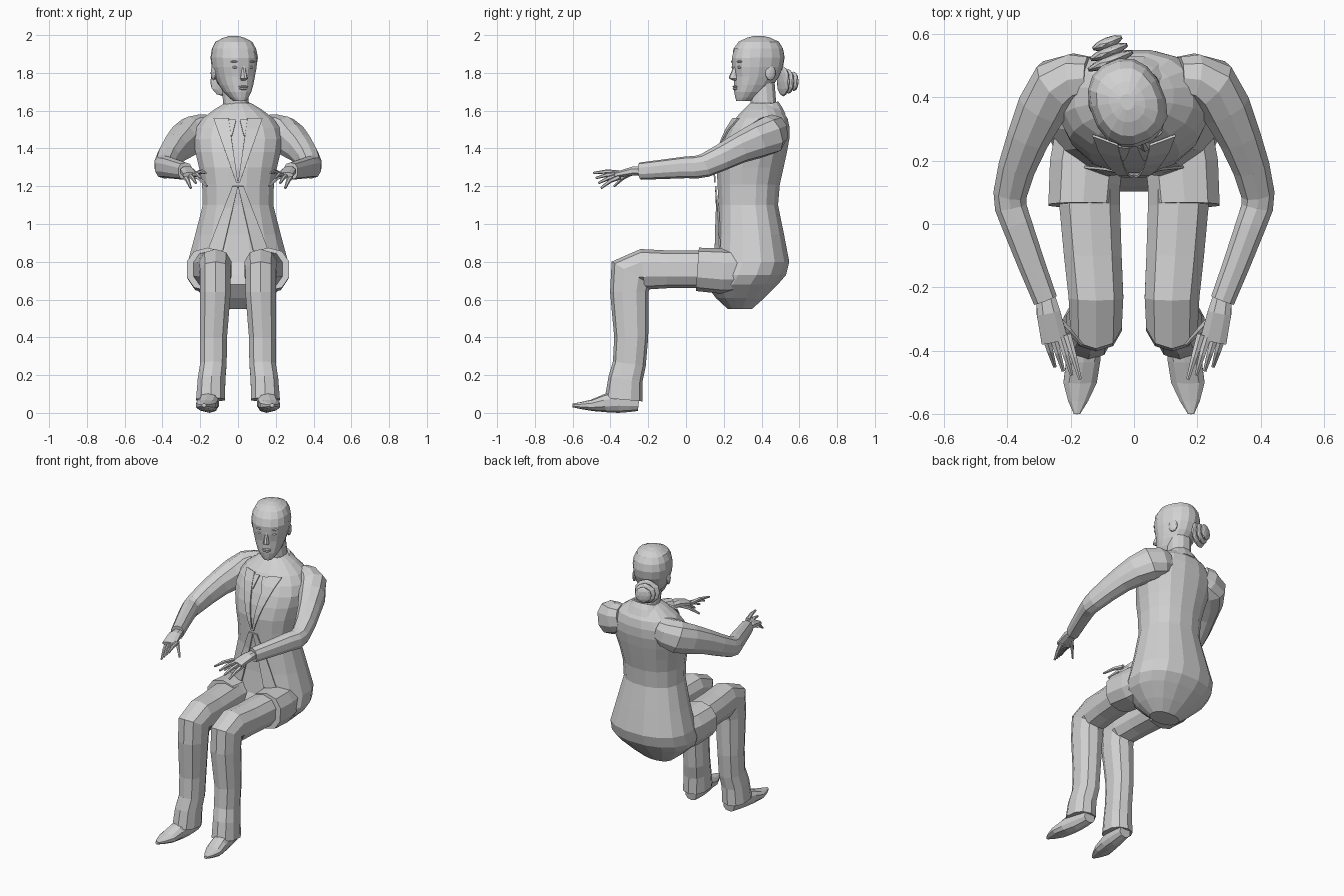
import bpy, bmesh, math
from mathutils import Vector, Matrix
from mathutils.bvhtree import BVHTree

old = bpy.data.objects.get("Cube")
if old:
    bpy.data.objects.remove(old, do_unlink=True)

grey = (.64, .64, .64, 1)
material = bpy.data.materials.new("plain grey")
material.use_nodes = True
material.diffuse_color = grey
material.node_tree.nodes["Principled BSDF"].inputs["Base Color"].default_value = grey

SIDEWAYS, UP = Vector((1, 0, 0)), Vector((0, 0, 1))
HEAD = Matrix.Translation((-.02, .38, 0)) @ Matrix.Rotation(math.radians(22), 4, 'Z')


def finish(name, bm, matrix=Matrix()):
    bmesh.ops.recalc_face_normals(bm, faces=bm.faces)
    bm.transform(matrix)
    mesh = bpy.data.meshes.new(name)
    bm.to_mesh(mesh)
    bm.free()
    mesh.materials.append(material)
    ob = bpy.data.objects.new(name, mesh)
    bpy.context.collection.objects.link(ob)
    return ob


def smooth(rows):
    """Add a spline midpoint between each pair of sections."""
    rows = [Vector(row) for row in rows]
    out = []
    for i, (a, b) in enumerate(zip(rows, rows[1:])):
        before = rows[max(i - 1, 0)]
        after = rows[min(i + 2, len(rows) - 1)]
        out += [a, (9 * (a + b) - before - after) / 16]
    return out + [rows[-1]]


def skin(rings):
    """Bridge equal rings of points and cap both ends."""
    bm = bmesh.new()
    loops = [[bm.verts.new(point) for point in ring] for ring in rings]
    count = len(loops[0])
    for lower, upper in zip(loops, loops[1:]):
        for i in range(count):
            j = (i + 1) % count
            bm.faces.new((lower[i], lower[j], upper[j], upper[i]))
    bm.faces.new(loops[0])
    bm.faces.new(loops[-1])
    return bm


def oval(count, power):
    """Points of a slightly squared unit circle."""
    points = []
    for i in range(count):
        angle = math.tau * (i + .5) / count
        c, s = math.cos(angle), math.sin(angle)
        points.append((math.copysign(abs(c) ** power, c), math.copysign(abs(s) ** power, s)))
    return points


def stack(rows, count=16, tilt=0):
    """Level sections: height, front, back, half width; tilt lifts the back."""
    return skin([[(width * c, (front + back) / 2 + (back - front) / 2 * s, z + tilt * (s + 1) / 2)
                  for c, s in oval(count, .88)] for z, front, back, width in rows])


def tube(rows, mirror=1, count=10, side=None, tall=1):
    """Sections along a path: x, y, z, half width and, if given, half height."""
    centres = [Vector(row[:3]) for row in rows]
    rings = []
    for i, row in enumerate(rows):
        width, height = row[3], row[4] if len(row) > 4 else row[3] * tall
        along = (centres[min(i + 1, len(rows) - 1)] - centres[max(i - 1, 0)]).normalized()
        across = side or along.cross(UP).normalized()
        normal = along.cross(across).normalized()
        ring = [centres[i] + across * width * c + normal * height * s for c, s in oval(count, .85)]
        rings.append([(p.x * mirror, p.y, p.z) for p in ring])
    return skin(rings)


def blob(name, centre, size, matrix=Matrix(), detail=2):
    bm = bmesh.new()
    bmesh.ops.create_icosphere(bm, subdivisions=detail, radius=1)
    bm.transform(Matrix.Translation(centre) @ Matrix.Diagonal((*size, 1)))
    return finish(name, bm, matrix)


# Jacket body, from neck to seat
torso = finish("jacket_body", stack(smooth([
    (1.64, .34, .47, .07), (1.56, .26, .54, .19), (1.45, .2, .55, .24), (1.3, .16, .52, .21),
    (1.1, .17, .49, .19), (.8, .15, .55, .27), (.68, .1, .49, .25), (.55, .22, .35, .1)])))
surface = BVHTree.FromPolygons([v.co for v in torso.data.vertices],
                               [p.vertices[:] for p in torso.data.polygons])


def plate(name, top, bottom, side, gap=.01, steps=6):
    """Thin strip laid on the jacket front, between two (inner x, outer x, z) edges."""
    bm = bmesh.new()
    pairs = []
    for i in range(steps + 1):
        inner, outer, z = Vector(top).lerp(Vector(bottom), i / steps)
        pair = []
        for x in (inner * side, outer * side):
            hit = surface.ray_cast(Vector((x, -1, z)), Vector((0, 1, 0)))[0]
            pair.append(bm.verts.new((x, hit.y - gap, z)))
        pairs.append(pair)
    for (a, b), (c, d) in zip(pairs, pairs[1:]):
        bm.faces.new((a, b, d, c))
    solid = finish(name, bm).modifiers.new("thickness", 'SOLIDIFY')
    solid.thickness = .008
    solid.offset = 0


# Collar, bow and neck
finish("jacket_collar", stack([(1.53, .27, .53, .14), (1.57, .29, .51, .11),
                               (1.6, .32, .49, .08)], tilt=.05))
finish("neck", tube([(0, .42, 1.54, .08), (-.01, .41, 1.63, .07), (-.02, .4, 1.76, .07)],
                    count=12, side=SIDEWAYS))
blob("neck_bow_knot", (0, .26, 1.53), (.01, .01, .01), detail=1)

for side, word in ((1, "left"), (-1, "right")):
    # Jacket front details
    plate(word + "_lapel", (.05, .13, 1.56), (0, .01, 1.22), side, gap=.014)
    plate(word + "_front_edge", (0, .03, 1.2), (.08, .16, .86), side)
    plate(word + "_shirt_collar", (.01, .05, 1.55), (.03, .04, 1.47), side, steps=2)
    blob(word + "_bow_loop", (.03 * side, .26, 1.53), (.03, .01, .015), detail=1)

    # Jacket skirt wrapped over the thigh
    finish(word + "_jacket_flap", tube([(.13, .36, .75, .11), (.15, .2, .75, .12),
                                        (.16, .06, .76, .115)], side, side=SIDEWAYS))

    # Trouser leg, bent at the knee
    finish(word + "_trouser_leg", tube([
        (.13, .3, .76, .09), (.14, .06, .76, .1, .1), (.13, -.1, .76, .095, .1),
        (.12, -.23, .76, .09), (.12, -.29, .74, .085, .12), (.12, -.3, .64, .085),
        (.13, -.29, .4, .075), (.13, -.3, .26, .073), (.14, -.32, .18, .076),
        (.145, -.33, .07, .08, .1)], side, side=SIDEWAYS, tall=1.2))

    # Shoe
    finish(word + "_shoe", tube(smooth([
        (.14, -.25, .05, .04, .04), (.15, -.36, .06, .05, .06),
        (.17, -.5, .04, .055, .03), (.18, -.6, .04, .01, .01)]), side, side=SIDEWAYS))

    # Sleeve, bent at the elbow
    finish(word + "_sleeve", tube(smooth([
        (.14, .46, 1.5, .07), (.24, .44, 1.47, .09), (.33, .28, 1.4, .07),
        (.39, .1, 1.31, .055), (.37, 0, 1.3, .05), (.28, -.24, 1.28, .04)]), side, tall=1.15))

    # Palm, then four fanned fingers and the thumb
    finish(word + "_palm", tube([(.28, -.22, 1.28, .03, .025), (.27, -.28, 1.28, .04, .025),
                                 (.25, -.37, 1.26, .045, .015)], side, count=8))
    digits = []
    for i, part in enumerate(("index_finger", "middle_finger", "ring_finger", "little_finger")):
        knuckle = Vector((.21, -.35, 1.27)).lerp(Vector((.28, -.35, 1.25)), i / 3)
        tip = Vector((.17, -.49, 1.27)).lerp(Vector((.25, -.45, 1.19)), i / 3)
        digits.append((part, knuckle, tip))
    digits.append(("thumb", Vector((.25, -.29, 1.27)), Vector((.165, -.38, 1.2))))
    for part, knuckle, tip in digits:
        joint = (knuckle + tip) / 2 + UP * .008
        finish(word + "_" + part, tube([(*knuckle, .014), (*joint, .011), (*tip, .006)],
                                       side, count=6))

    # Face and ear
    blob(word + "_eye", (.04 * side, -.12, 1.83), (.02, .012, .009), HEAD)
    blob(word + "_brow", (.04 * side, -.12, 1.86), (.03, .014, .007), HEAD)
    blob(word + "_ear", (.105 * side, .03, 1.8), (.013, .03, .04), HEAD)


def skull():
    return stack(smooth([(1.65, -.12, -.04, .03), (1.7, -.13, .04, .07), (1.78, -.13, .11, .1),
                         (1.88, -.14, .14, .115), (1.96, -.1, .11, .09), (1.99, -.02, .03, .02)]))


finish("head", skull(), HEAD)

# Hair swept back, cut along the hairline
hair = skull()
bmesh.ops.bisect_plane(hair, geom=hair.verts[:] + hair.edges[:] + hair.faces[:],
                       plane_co=(0, -.13, 1.93), plane_no=(0, 1, .9), clear_inner=True)
brow_level = Matrix.Translation(UP * 1.8)
hair.transform(brow_level @ Matrix.Scale(1.03, 4) @ brow_level.inverted())
finish("hair", hair, HEAD)

# Nose and lips
finish("nose", stack([(1.76, -.14, -.1, .012), (1.77, -.163, -.1, .02), (1.78, -.163, -.1, .016),
                      (1.85, -.13, -.1, .008)], count=8), HEAD)
blob("upper_lip", (0, -.13, 1.727), (.028, .01, .006), HEAD)
blob("lower_lip", (0, -.13, 1.716), (.024, .01, .007), HEAD)

# Rolled bun at the nape: discs shrinking towards the back
for i, part in enumerate(("bun_base", "bun_coil", "bun_outer_coil")):
    radius = .08 - .014 * i
    blob(part, (.006 * i, .145 + .028 * i, 1.755), (radius, .018, radius), HEAD)
blob("bun_centre", (0, .19, 1.755), (.026, .028, .026), HEAD, detail=1)
